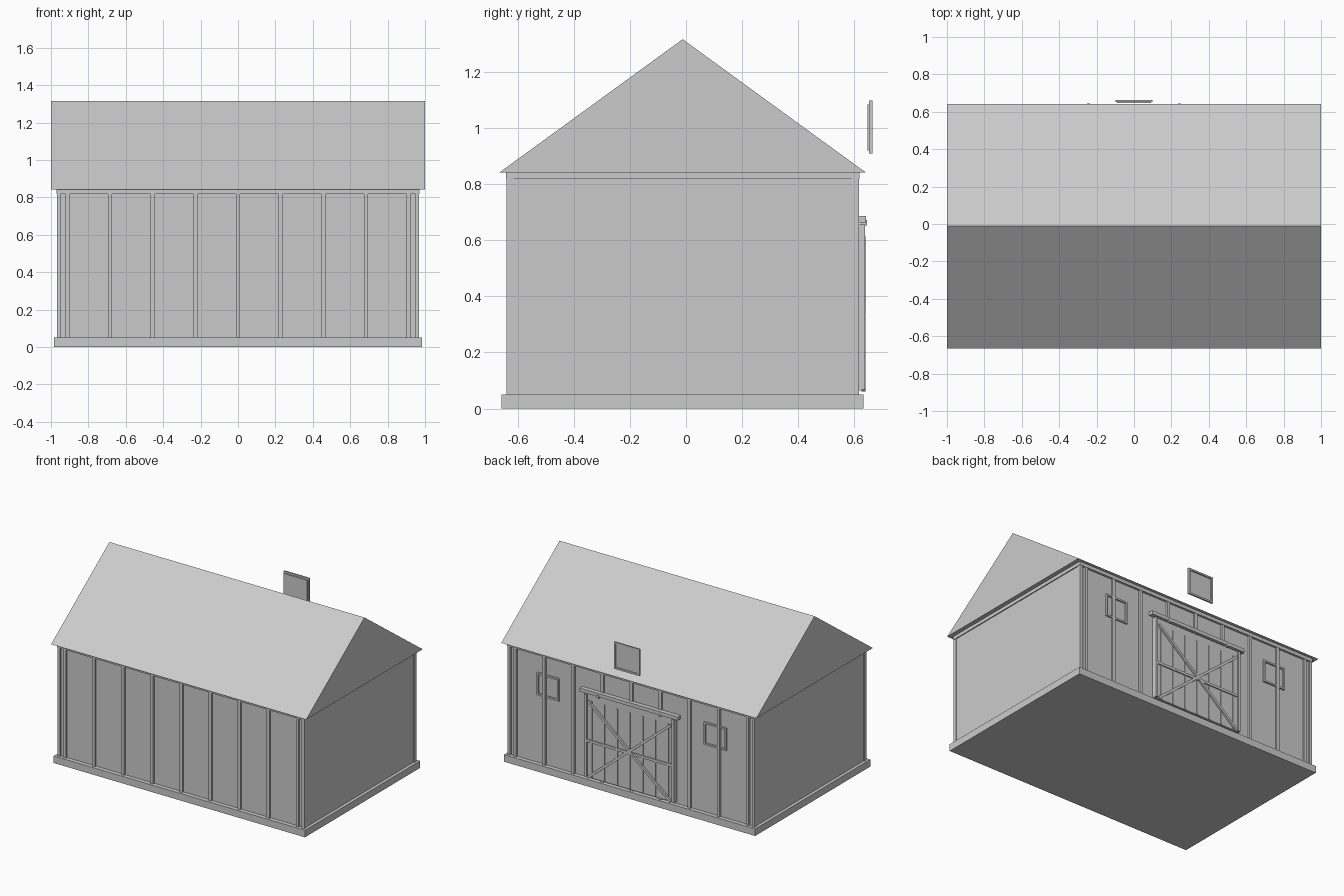
import bpy
import math
from mathutils import Matrix, Vector

if "Cube" in bpy.data.objects:
    bpy.data.objects.remove(bpy.data.objects["Cube"], do_unlink=True)

gray = bpy.data.materials.new("plain_gray")
gray.use_nodes = True
gray.diffuse_color = (0.6, 0.6, 0.6, 1)
gray.node_tree.nodes["Principled BSDF"].inputs["Base Color"].default_value = (0.6, 0.6, 0.6, 1)

BOX_FACES = [(0, 2, 3, 1), (4, 5, 7, 6), (0, 1, 5, 4),
             (2, 6, 7, 3), (0, 4, 6, 2), (1, 3, 7, 5)]


def make(name, verts, faces):
    mesh = bpy.data.meshes.new(name)
    mesh.from_pydata(verts, [], faces)
    mesh.materials.append(gray)
    mesh.update()
    obj = bpy.data.objects.new(name, mesh)
    bpy.context.collection.objects.link(obj)
    return obj


def box(name, x, y, z):
    """Box from three (low, high) ranges."""
    return make(name, [(a, b, c) for c in z for b in y for a in x], BOX_FACES)


def frame(name, x, y, z, w):
    """Rectangular border of four bars of width w."""
    for side, xs in (("left", (x[1] - w, x[1])), ("right", (x[0], x[0] + w))):
        box(f"{name}_{side}", xs, y, z)
    for side, zs in (("bottom", (z[0], z[0] + w)), ("top", (z[1] - w, z[1]))):
        box(f"{name}_{side}", (x[0] + w, x[1] - w), y, zs)


# Body, with the roof line centred slightly forward
MID = -0.012
WALL, TRIM = 0.615, 0.628
box("foundation", (-0.985, 0.985), (-0.657, 0.632), (0, 0.05))
box("walls", (-0.963, 0.963), (MID - WALL, MID + WALL), (0.05, 0.82))
box("eave_band", (-0.97, 0.97), (MID - TRIM - 0.002, MID + TRIM + 0.002), (0.817, 0.842))

# Solid gable roof
section = [(MID - 0.653, 0.841), (MID + 0.653, 0.841), (MID, 1.316)]
make("roof", [(x, y, z) for x in (-1, 1) for y, z in section],
     [(0, 2, 1), (3, 4, 5), (0, 1, 4, 3), (1, 2, 5, 4), (2, 0, 3, 5)])

# Wall battens and corner posts, front and back
for side, s in (("front", -1), ("back", 1)):
    depth = sorted((MID + s * (WALL - 0.005), MID + s * TRIM))
    for i in range(9):
        x = (i - 4) * 0.228
        box(f"{side}_batten_{i + 1}", (x - 0.011, x + 0.011), depth, (0.05, 0.82))
    post = sorted((MID + s * 0.602, MID + s * TRIM))
    for end, e in (("right", -1), ("left", 1)):
        box(f"{side}_{end}_corner_post", sorted((e * 0.948, e * 0.968)), post, (0.05, 0.82))

# Sliding door with board strips, stiles and a cross brace
box("door_panel", (-0.352, 0.352), (0.6, 0.628), (0.065, 0.655))
for i in range(7):
    x = (i - 3) * 0.1
    box(f"door_strip_{i + 1}", (x - 0.005, x + 0.005), (0.626, 0.632), (0.068, 0.61))
for end, e in (("right", -1), ("left", 1)):
    box(f"door_{end}_stile", sorted((e * 0.334, e * 0.354)), (0.626, 0.638), (0.068, 0.655))
box("door_middle_bar", (-0.352, 0.352), (0.626, 0.636), (0.316, 0.334))
reach = Vector((0.325, 0.27))
for name, s in (("door_brace_rising", 1), ("door_brace_falling", -1)):
    brace = box(name, (-reach.length, reach.length), (0.626, 0.64), (-0.009, 0.009))
    angle = -s * math.atan2(reach.y, reach.x)
    brace.data.transform(Matrix.Translation((0, 0, 0.338)) @ Matrix.Rotation(angle, 4, "Y"))

# Door rail and hangers
box("door_rail", (-0.385, 0.385), (0.61, 0.641), (0.661, 0.686))
for end, e in (("right", -1), ("left", 1)):
    box(f"door_{end}_hanger", (e * 0.242 - 0.008, e * 0.242 + 0.008), (0.622, 0.645), (0.652, 0.672))

# Back wall windows
for end, e in (("right", -1), ("left", 1)):
    x = e * 0.655
    frame(f"{end}_window_frame", (x - 0.087, x + 0.087), (0.6, 0.614), (0.53, 0.69), 0.012)

# Loft window standing off the roof
frame("loft_window_frame", (-0.1, 0.1), (0.653, 0.664), (0.908, 1.098), 0.012)
box("loft_window_pane", (-0.09, 0.09), (0.646, 0.657), (0.92, 1.084))
